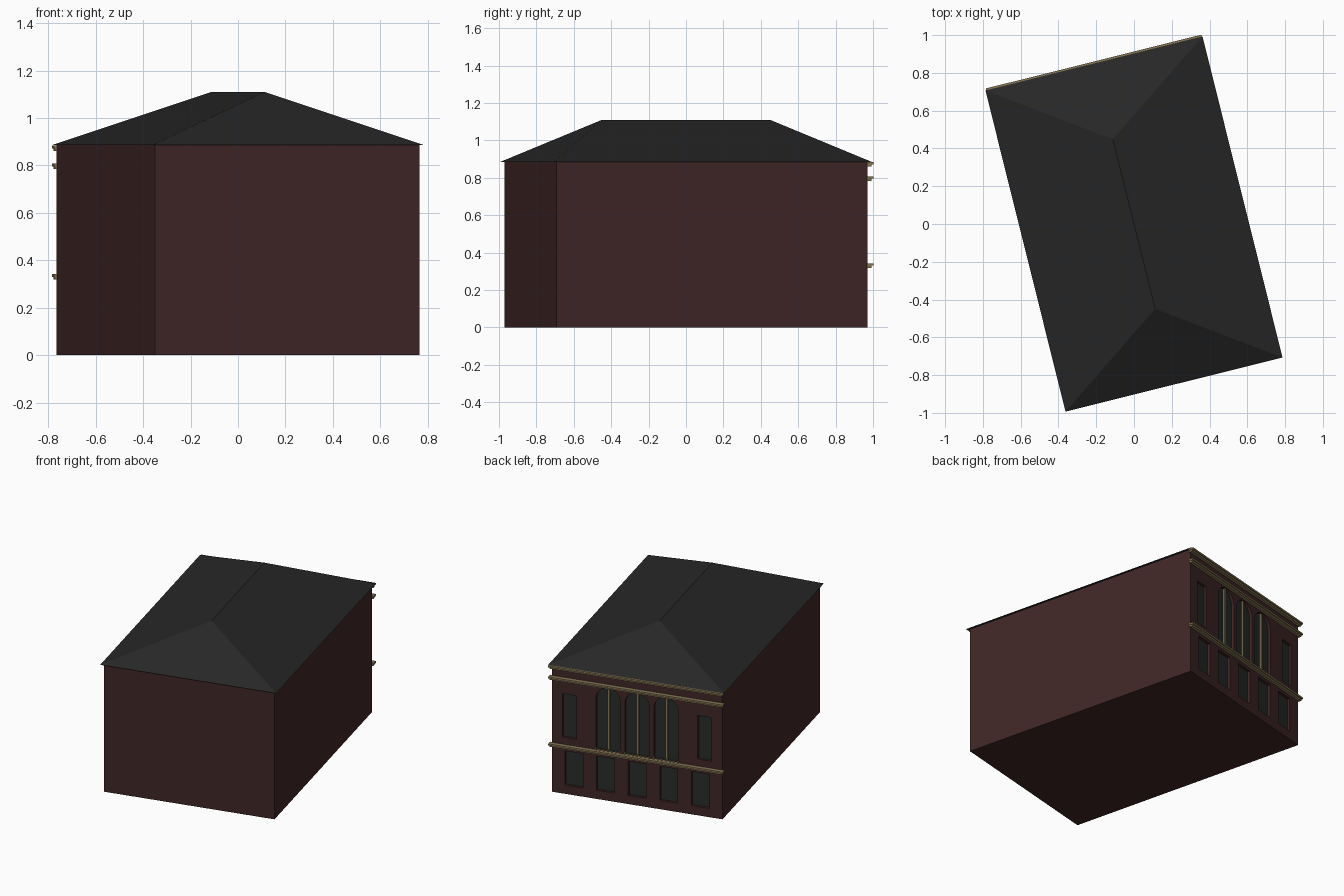
import bpy, bmesh, math
from mathutils import Matrix

if "Cube" in bpy.data.objects:
    bpy.data.objects.remove(bpy.data.objects["Cube"])

TURN = Matrix.Rotation(math.radians(14), 4, 'Z')
HW, HL, HEIGHT = 0.575, 0.857, 0.885     # wall half width, half length, height
RECESS = 0.018


def material(name, rgb):
    m = bpy.data.materials.new(name)
    m.diffuse_color = (*rgb, 1)
    m.use_nodes = True
    m.node_tree.nodes["Principled BSDF"].inputs["Base Color"].default_value = m.diffuse_color
    return m


BRICK = material("dark red brick", (0.051, 0.019, 0.019))
SLATE = material("charcoal slate", (0.020, 0.020, 0.020))
GLASS = material("dark glass", (0.0205, 0.024, 0.022))
TRIM = material("tan stone", (0.25, 0.19, 0.095))


def new_object(name, bm, *mats):
    bmesh.ops.recalc_face_normals(bm, faces=bm.faces)
    me = bpy.data.meshes.new(name)
    bm.to_mesh(me)
    bm.free()
    for m in mats:
        me.materials.append(m)
    ob = bpy.data.objects.new(name, me)
    bpy.context.collection.objects.link(ob)
    return ob


def add_box(bm, x0, x1, y0, y1, z0, z1):
    mat = Matrix.Translation(((x0 + x1) / 2, (y0 + y1) / 2, (z0 + z1) / 2)) @ \
        Matrix.Diagonal((x1 - x0, y1 - y0, z1 - z0, 1))
    bmesh.ops.create_cube(bm, size=1, matrix=mat)


def add_prism(bm, outline, y0, y1):
    """Extrude an x-z outline along y."""
    face = bm.faces.new([bm.verts.new((x, y0, z)) for x, z in outline])
    out = bmesh.ops.extrude_face_region(bm, geom=[face])
    verts = [v for v in out['geom'] if isinstance(v, bmesh.types.BMVert)]
    bmesh.ops.translate(bm, verts=verts, vec=(0, y1 - y0, 0))


# window openings
ARCH_X = (-0.195, 0, 0.195)
ARCH_R, SPRING, SILL = 0.083, 0.695, 0.34
bm = bmesh.new()
y0, y1 = HL - RECESS, HL + 0.1
for i in range(-2, 3):
    x = i * 0.213
    add_box(bm, x - 0.06, x + 0.06, y0, y1, 0.06, 0.297)
for x in (-0.455, 0.455):
    add_box(bm, x - 0.047, x + 0.047, y0, y1, 0.39, 0.692)
for x in ARCH_X:
    arc = [(x + ARCH_R * math.cos(a), SPRING + ARCH_R * math.sin(a))
           for a in (math.pi * k / 12 for k in range(13))]
    add_prism(bm, [(x - ARCH_R, SILL), (x + ARCH_R, SILL)] + arc, y0, y1)
cutter = new_object("window_cutter", bm, BRICK)
cutter.hide_render = True

# walls with recessed windows
bm = bmesh.new()
add_box(bm, -HW, HW, -HL, HL, 0, HEIGHT)
walls = new_object("walls", bm, BRICK, GLASS)
mod = walls.modifiers.new("windows", 'BOOLEAN')
mod.operation, mod.solver, mod.object = 'DIFFERENCE', 'EXACT', cutter
bpy.context.view_layer.update()
mesh = bpy.data.meshes.new_from_object(
    walls.evaluated_get(bpy.context.evaluated_depsgraph_get()))
walls.modifiers.clear()
walls.data = mesh
bpy.data.objects.remove(cutter)
mesh.materials.clear()
mesh.materials.append(BRICK)
mesh.materials.append(GLASS)
for p in mesh.polygons:
    pane = p.normal.y > 0.9 and abs(p.center.y - (HL - RECESS)) < 0.004
    p.material_index = 1 if pane else 0

# hipped roof
bm = bmesh.new()
base = [bm.verts.new((x, y, HEIGHT)) for x, y in
        ((-0.592, -0.876), (0.592, -0.876), (0.592, 0.876), (-0.592, 0.876))]
r0, r1 = bm.verts.new((0, -0.463, 1.11)), bm.verts.new((0, 0.463, 1.11))
a, b, c, d = base
for f in ((d, c, b, a), (a, b, r0), (b, c, r1, r0), (c, d, r1), (d, a, r0, r1)):
    bm.faces.new(f)
new_object("roof", bm, SLATE)

# stepped stone bands
for name, top in (("floor_band", 0.342), ("frieze_band", 0.807), ("cornice", 0.884)):
    bm = bmesh.new()
    add_box(bm, -0.588, 0.588, HL - 0.005, HL + 0.029, top - 0.012, top)
    add_box(bm, -0.583, 0.583, HL - 0.005, HL + 0.021, top - 0.023, top - 0.012)
    new_object(name, bm, TRIM)

# arched window mullions and low sill balusters
bm = bmesh.new()
for x in ARCH_X:
    add_box(bm, x - 0.006, x + 0.006, HL - RECESS, HL - 0.006, SILL, SPRING + ARCH_R)
new_object("mullions", bm, TRIM)
bm = bmesh.new()
for x in ARCH_X:
    for k in range(-3, 4):
        cx = x + k * 0.027
        add_box(bm, cx - 0.005, cx + 0.005, HL, HL + 0.01, 0.342, 0.358)
new_object("sill_balusters", bm, TRIM)

# turn the whole building on its plot
for ob in bpy.context.collection.objects:
    ob.matrix_world = TURN
